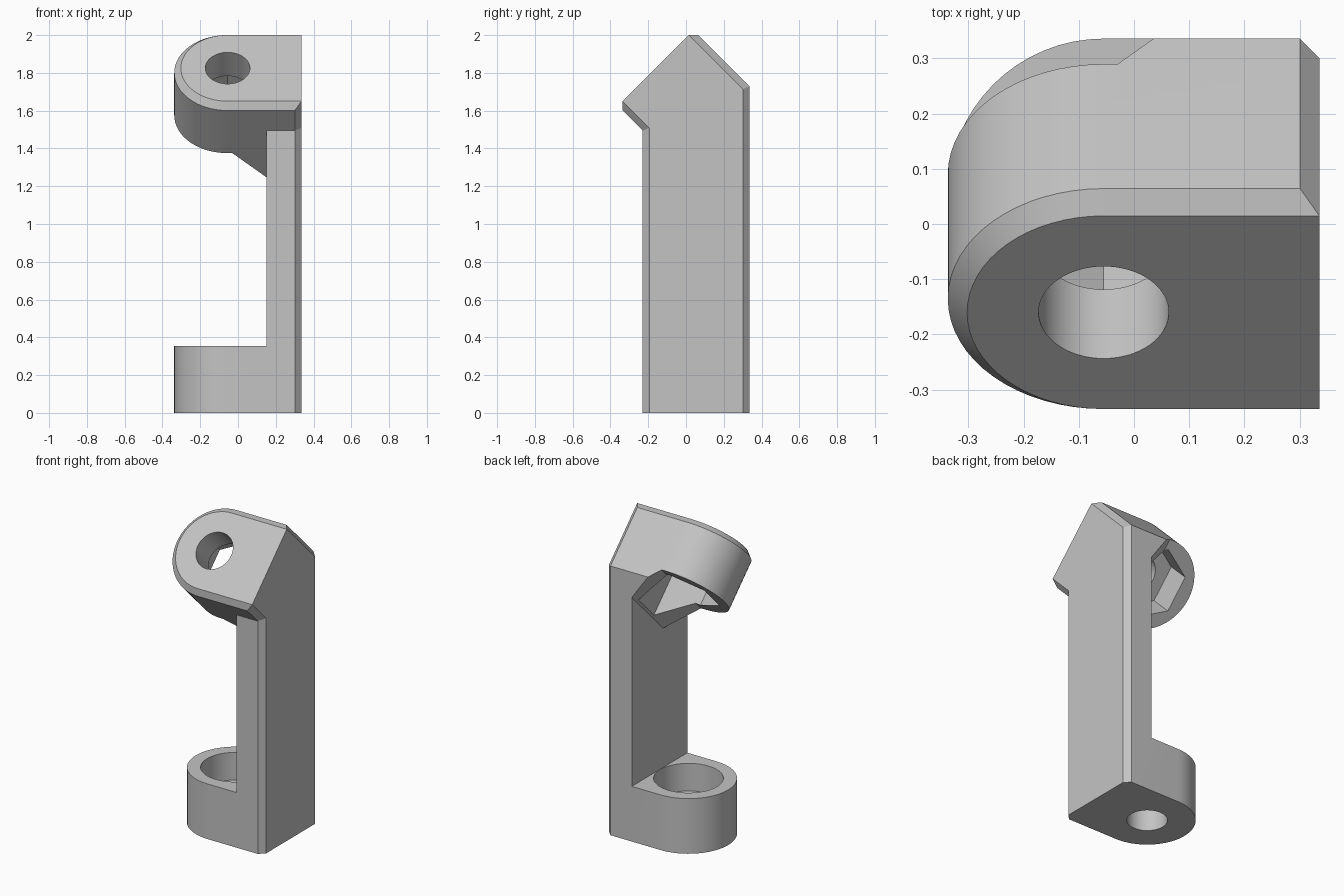
import bpy, bmesh
from math import pi, sin, cos, sqrt, radians
from mathutils import Matrix

if "Cube" in bpy.data.objects:
    bpy.data.objects.remove(bpy.data.objects["Cube"])

R = 0.2825            # half width of both lugs
T = 0.354             # lug thickness
C = 0.035             # chamfer
CX = -0.055           # hole axis in x
INNER, OUTER = 0.15, 0.336   # column sides in x
BACK = 0.336
FRONT = BACK - 2 * R
HY, HZ = 0.09, 1.575  # centre of the tilted lug's rear face

upright = Matrix.Translation((0, BACK - R, 0))
tilted = Matrix.Translation((0, HY, HZ)) @ Matrix.Rotation(radians(45), 4, 'X')

grey = bpy.data.materials.new("plain_grey")
grey.use_nodes = True
colour = (0.55, 0.55, 0.55, 1)
grey.diffuse_color = colour
grey.node_tree.nodes["Principled BSDF"].inputs["Base Color"].default_value = colour


def loft(name, rings, frame=Matrix(), clip_back=False):
    """Skin equal rings of points and cap both ends."""
    bm = bmesh.new()
    loops = [[bm.verts.new(frame @ Matrix.Translation(p).to_translation()) for p in ring] for ring in rings]
    n = len(loops[0])
    for a, b in zip(loops, loops[1:]):
        for i in range(n):
            j = (i + 1) % n
            bm.faces.new((a[i], a[j], b[j], b[i]))
    bm.faces.new(loops[0][::-1])
    bm.faces.new(loops[-1])
    bmesh.ops.remove_doubles(bm, verts=bm.verts[:], dist=1e-5)
    if clip_back:
        cut = bmesh.ops.bisect_plane(bm, geom=bm.verts[:] + bm.edges[:] + bm.faces[:],
                                     plane_co=(0, BACK, 0), plane_no=(0, 1, 0), clear_outer=True)
        bmesh.ops.holes_fill(bm, edges=[e for e in bm.edges if e.is_boundary])
    bmesh.ops.recalc_face_normals(bm, faces=bm.faces[:])
    mesh = bpy.data.meshes.new(name)
    bm.to_mesh(mesh)
    bm.free()
    mesh.materials.append(grey)
    ob = bpy.data.objects.new(name, mesh)
    bpy.context.scene.collection.objects.link(ob)
    return ob


def lug_ring(r, h, steps=32):
    """Rounded tongue outline, square where it meets the column."""
    arc = [pi / 2 + pi * i / steps for i in range(steps + 1)]
    return [(INNER, r, h)] + [(CX + r * cos(a), r * sin(a), h) for a in arc] + [(INNER, -r, h)]


def drill(name, r, low, high, frame, sides=64):
    ring = [(CX + r * sin(2 * pi * i / sides), r * cos(2 * pi * i / sides)) for i in range(sides)]
    return loft(name, [[(x, y, h) for x, y in ring] for h in (low, high)], frame)


def combine(target, other, operation):
    mod = target.modifiers.new(other.name, 'BOOLEAN')
    mod.operation, mod.object, mod.solver = operation, other, 'EXACT'
    bpy.context.view_layer.objects.active = target
    bpy.ops.object.modifier_apply(modifier=mod.name)
    bpy.data.objects.remove(other)


# Column with its angled top, chamfered around the outer side
def tilt(u, n):
    return HY + (u - n) / sqrt(2), HZ + (u + n) / sqrt(2)


def on_slope(u, y):
    return y, HZ + sqrt(2) * u - (y - HY)


def side_profile(x, c):
    r, s = R - c, R - C
    n = T - C + c
    pts = [(FRONT + c, 0), (BACK - c, 0), on_slope(r, BACK - c), tilt(r, n), tilt(s, T),
           tilt(-s, T), tilt(-r, n), on_slope(-r, FRONT + c)]
    return [(x, y, z) for y, z in pts]


bracket = loft("bracket_column", [side_profile(INNER, 0), side_profile(OUTER - C, 0),
                                  side_profile(OUTER, C)])

# Lower lug, upper lug and the gusset behind the upper lug
base = loft("lower_lug", [lug_ring(R, 0), lug_ring(R, T)], upright)
head = loft("upper_lug", [lug_ring(R, 0), lug_ring(R, T - C), lug_ring(R - C, T)], tilted)
rise = 0.18
gusset = loft("gusset", [[(INNER - rise, u, 0), (INNER, u, 0), (INNER, u, -rise)]
                         for u in (-R, R)], tilted, clip_back=True)
for part in (base, head, gusset):
    combine(bracket, part, 'UNION')

# Bolt holes, round counterbore below and hexagonal nut pocket above
for cutter in (drill("lower_hole", 0.118, -0.1, T, upright),
               drill("counterbore", 0.203, T / 2, T + 0.1, upright),
               drill("upper_hole", 0.118, 0, T + 0.1, tilted),
               drill("nut_pocket", 0.222, -0.4, T / 2, tilted, sides=6)):
    combine(bracket, cutter, 'DIFFERENCE')

# Merge coplanar faces left by the joins
bm = bmesh.new()
bm.from_mesh(bracket.data)
bmesh.ops.remove_doubles(bm, verts=bm.verts[:], dist=1e-4)
bmesh.ops.dissolve_limit(bm, angle_limit=radians(0.5), verts=bm.verts[:], edges=bm.edges[:])
bm.to_mesh(bracket.data)
bm.free()
bracket.name = "angled_bracket"

bpy.ops.object.select_all(action='DESELECT')
bracket.select_set(True)
bpy.context.view_layer.objects.active = bracket
bpy.ops.object.shade_smooth_by_angle(angle=radians(25))
